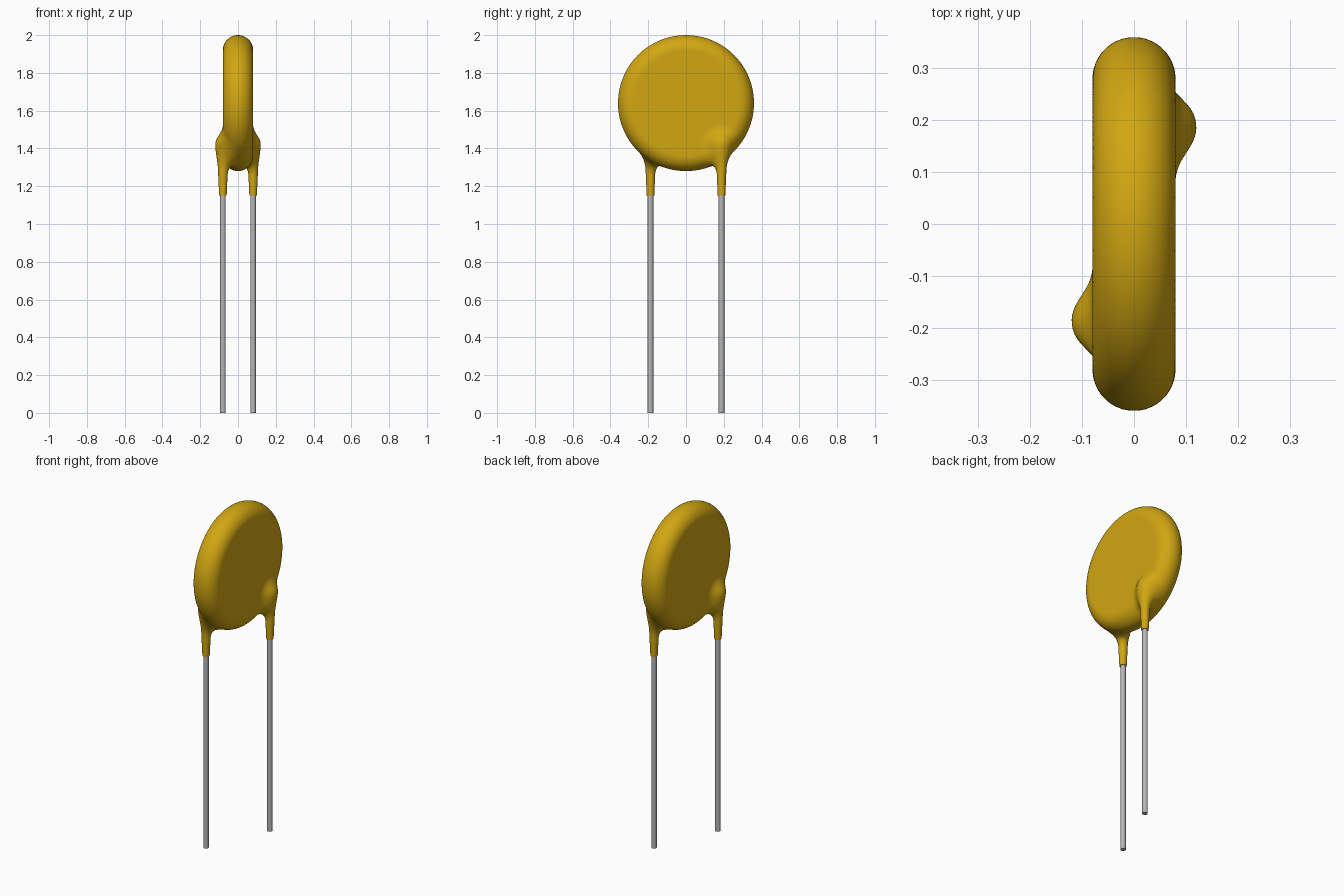
import bpy, bmesh
from math import hypot, pi
from mathutils import Matrix, Vector

if "Cube" in bpy.data.objects:
    bpy.data.objects.remove(bpy.data.objects["Cube"])

DISC_Z, DISC_R, HALF = 1.64, 0.36, 0.08      # disc centre height, radius, half thickness
LEAD_X, LEAD_Y, LEAD_R = 0.08, 0.188, 0.015  # lead offset from the centre, radius
COAT_LOW, COAT_TOP = 1.15, 1.42              # ends of the coated part of each lead
FILLET = 0.075


def material(name, color):
    m = bpy.data.materials.new(name)
    m.use_nodes = True
    m.diffuse_color = color
    m.node_tree.nodes["Principled BSDF"].inputs["Base Color"].default_value = color
    return m


def add_object(name, bm, mat):
    mesh = bpy.data.meshes.new(name)
    bm.to_mesh(mesh)
    bm.free()
    mesh.materials.append(mat)
    obj = bpy.data.objects.new(name, mesh)
    bpy.context.collection.objects.link(obj)
    return obj


def cylinder(bm, radius, depth, matrix, sides=24):
    bmesh.ops.create_cone(bm, cap_ends=True, segments=sides, radius1=radius,
                          radius2=radius, depth=depth, matrix=matrix)


def smooth(obj, angle):
    bpy.ops.object.select_all(action='DESELECT')
    obj.select_set(True)
    bpy.context.view_layer.objects.active = obj
    bpy.ops.object.shade_smooth_by_angle(angle=angle)


def coating_distance(p):
    """Distance to a rounded disc blended with two tapered lead sleeves."""
    disc = hypot(max(hypot(p.y, p.z - DISC_Z) - DISC_R + HALF, 0), p.x) - HALF
    side = 1 if p.y > 0 else -1
    t = min((p.z - COAT_LOW) / (COAT_TOP - COAT_LOW), 1)
    over = max(p.z - COAT_TOP, 0)
    off = hypot(p.x - side * LEAD_X, p.y - side * LEAD_Y)
    sleeve = hypot(off, over) - (0.02 + 0.012 * t)
    near = hypot(max(FILLET - disc, 0), max(FILLET - sleeve, 0))
    return max(FILLET, min(disc, sleeve)) - near


def pull_to_surface(p):
    e = 0.001
    for _ in range(6):
        d = coating_distance(p)
        grad = Vector([(coating_distance(p + a) - coating_distance(p - a)) / (2 * e)
                       for a in (Vector((e, 0, 0)), Vector((0, e, 0)), Vector((0, 0, e)))])
        if abs(d) < 0.0002 or grad.length < 0.1:
            break
        p = p - grad * (d / grad.length_squared)
    return p


gold = material("mustard coating", (0.64, 0.385, 0.006, 1))
metal = material("grey metal", (0.47, 0.47, 0.47, 1))

# Coating: rough disc and sleeves fused into one skin
bm = bmesh.new()
cylinder(bm, DISC_R, 2 * HALF, Matrix.Translation((0, 0, DISC_Z)) @ Matrix.Rotation(pi / 2, 4, 'Y'), 96)
for s in (1, -1):
    cylinder(bm, 0.035, 0.36, Matrix.Translation((s * LEAD_X, s * LEAD_Y, 1.28)))
rough = add_object("coating_form", bm, gold)
remesh = rough.modifiers.new("Fuse", 'REMESH')
remesh.mode = 'VOXEL'
remesh.voxel_size = 0.009
relax = rough.modifiers.new("Relax", 'SMOOTH')
relax.iterations = 5
bpy.context.view_layer.update()
bm = bmesh.new()
bm.from_object(rough, bpy.context.evaluated_depsgraph_get())
bpy.data.objects.remove(rough)

# Coating: settle the skin on the filleted shape, then trim the sleeve ends
for v in bm.verts:
    v.co = pull_to_surface(v.co.copy())
bmesh.ops.bisect_plane(bm, geom=bm.verts[:] + bm.edges[:] + bm.faces[:],
                       plane_co=(0, 0, COAT_LOW), plane_no=(0, 0, 1), clear_inner=True)
bmesh.ops.holes_fill(bm, edges=[e for e in bm.edges if e.is_boundary], sides=0)
bmesh.ops.recalc_face_normals(bm, faces=bm.faces[:])
smooth(add_object("coated_disc", bm, gold), 0.9)

# Wire leads
for name, s in (("back_lead", 1), ("front_lead", -1)):
    bm = bmesh.new()
    cylinder(bm, LEAD_R, COAT_TOP, Matrix.Translation((s * LEAD_X, s * LEAD_Y, COAT_TOP / 2)))
    smooth(add_object(name, bm, metal), 0.6)
